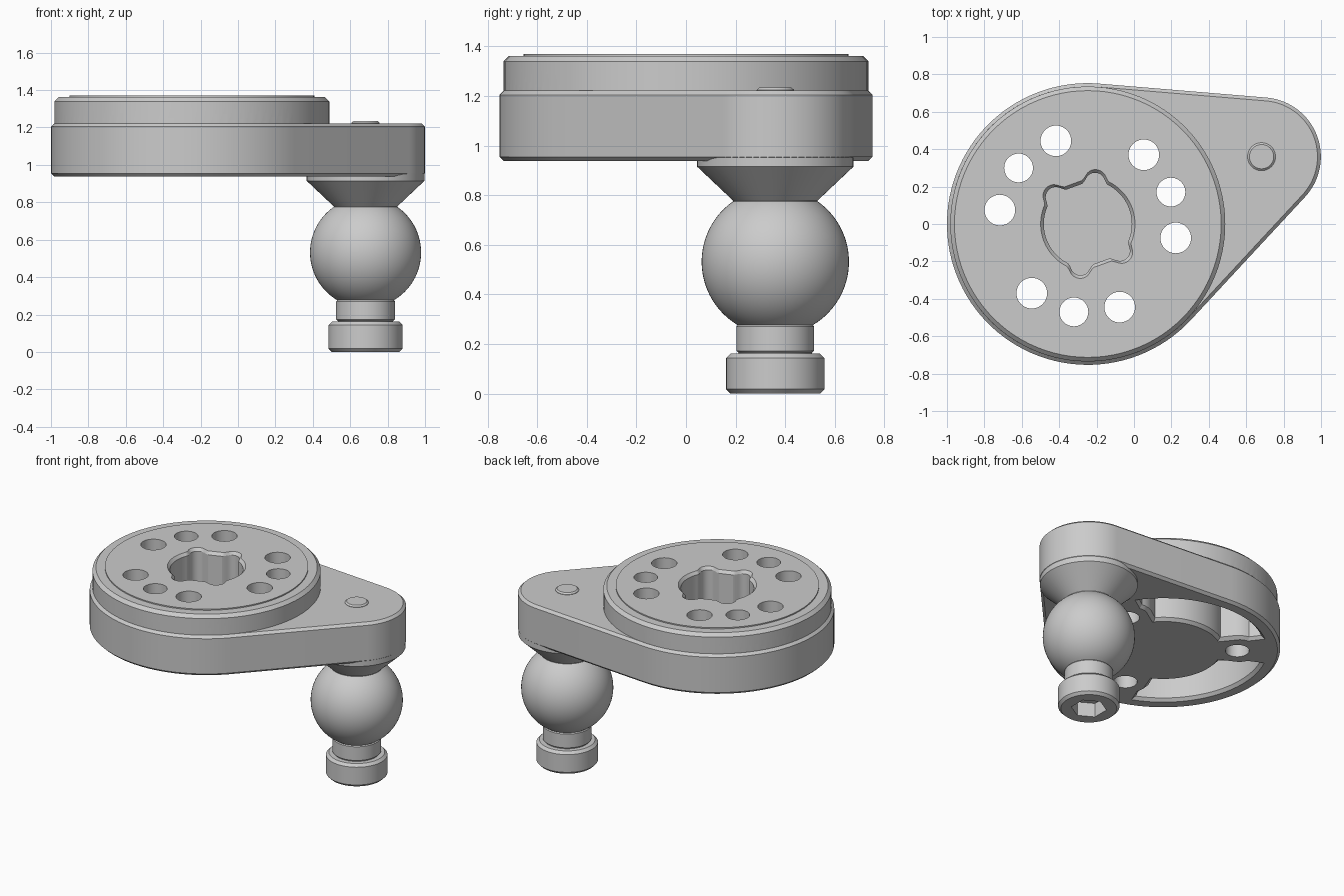
import bpy, bmesh
from math import sin, cos, tau, radians, degrees, atan2, acos, sqrt, hypot

if "Cube" in bpy.data.objects:
    bpy.data.objects.remove(bpy.data.objects["Cube"], do_unlink=True)

DISC, DISC_R = (-0.247, 0.0), 0.753      # large disc
STUD, ARM_R = (0.682, 0.36), 0.317       # ball stud axis and arm end
HOLE_RING = 0.476

grey = bpy.data.materials.new("satin grey")
grey.use_nodes = True
grey.diffuse_color = (0.6, 0.6, 0.6, 1)
grey.node_tree.nodes["Principled BSDF"].inputs["Base Color"].default_value = (0.6, 0.6, 0.6, 1)


def loft(name, rings):
    """Closed solid through a stack of (outline, height) rings."""
    bm = bmesh.new()
    loops = [[bm.verts.new((x, y, z)) for x, y in pts] for pts, z in rings]
    n = len(loops[0])
    for a, b in zip(loops, loops[1:]):
        for i in range(n):
            j = (i + 1) % n
            bm.faces.new((a[i], a[j], b[j], b[i]))
    bm.faces.new(loops[0][::-1])
    bm.faces.new(loops[-1])
    bmesh.ops.recalc_face_normals(bm, faces=bm.faces)
    mesh = bpy.data.meshes.new(name)
    bm.to_mesh(mesh)
    bm.free()
    mesh.materials.append(grey)
    ob = bpy.data.objects.new(name, mesh)
    bpy.context.collection.objects.link(ob)
    return ob


def lathe(name, centre, profile, n=64, turn=0.0):
    def circle(r):
        return [(centre[0] + r * cos(turn + tau * i / n), centre[1] + r * sin(turn + tau * i / n))
                for i in range(n)]
    return loft(name, [(circle(r), z) for r, z in profile])


def polar(deg, r):
    return DISC[0] + r * cos(radians(deg)), DISC[1] + r * sin(radians(deg))


def combine(ob, other, operation):
    """Apply a boolean and drop the helper."""
    bpy.context.view_layer.objects.active = ob
    mod = ob.modifiers.new("cut", "BOOLEAN")
    mod.operation = operation
    mod.solver = "EXACT"
    mod.object = other
    bpy.ops.object.modifier_apply(modifier=mod.name)
    bpy.data.objects.remove(other, do_unlink=True)


def lobe_reach(delta, c, rho):
    """Far crossing of a ray with a circle of radius rho at distance c, or 0."""
    s = rho ** 2 - (c * sin(radians(delta))) ** 2
    if s < 0 or abs(delta) > 90:
        return 0
    return c * cos(radians(delta)) + sqrt(s)


def angle_gap(a, b):
    return (a - b + 180) % 360 - 180


def smooth_ring(values, reach):
    """Moving average round a closed list."""
    n = len(values)
    return [sum(values[(i + k) % n] for k in range(-reach, reach + 1)) / (2 * reach + 1)
            for i in range(n)]


# Teardrop plate outline: two circles joined by tangents
def teardrop(inset):
    dx, dy = STUD[0] - DISC[0], STUD[1] - DISC[1]
    axis, spread = atan2(dy, dx), acos((DISC_R - ARM_R) / hypot(dx, dy))
    pts = []
    for centre, r, start, end, n in ((DISC, DISC_R, axis + spread, axis + tau - spread, 72),
                                     (STUD, ARM_R, axis - spread, axis + spread, 36)):
        for i in range(n + 1):
            t = start + (end - start) * i / n
            pts.append((centre[0] + (r - inset) * cos(t), centre[1] + (r - inset) * sin(t)))
    return pts


# Kidney pocket that curves round the through-hole bosses
def kidney(mid, grow):
    outer, inner, span, n = 0.65 + grow, 0.39 - grow, 45 + degrees(grow / 0.65), 60
    outside, inside = [], []
    for i in range(n + 1):
        a = -span + 2 * span * i / n
        outside.append(polar(mid + a, outer))
        boss = lobe_reach(60 - abs(a), HOLE_RING, 0.165 - grow)
        inside.append(polar(mid + a, max(inner, boss)))
    return outside + inside[::-1]


# Central socket: round with two flats and four softened lobes
def socket_radii():
    radii = []
    for i in range(240):
        a = i * 1.5
        r = 0.235
        for flat in (110, 290):
            d = angle_gap(a, flat)
            if abs(d) < 60:
                r = min(r, 0.212 / cos(radians(d)))
        for lobe in (80, 140, 260, 320):
            r = max(r, lobe_reach(angle_gap(a, lobe), 0.222, 0.056))
        radii.append(r)
    return smooth_ring(radii, 2)


def socket(grow):
    return [polar(i * 1.5, r + grow) for i, r in enumerate(socket_radii())]


# Plate with raised disc
body = loft("mounting_plate", [(teardrop(0.018), 0.938), (teardrop(0), 0.955),
                               (teardrop(0), 1.205), (teardrop(0.018), 1.222)])
combine(body, lathe("disc", DISC, [(0.735, 1.1), (0.735, 1.34), (0.713, 1.362),
                                   (0.655, 1.362), (0.655, 1.37)], 96), "UNION")

# Pockets under the plate
for mid in (81, 201, 321):
    combine(body, loft("pocket", [(kidney(mid, 0.02), 0.9), (kidney(mid, 0.02), 0.938),
                                  (kidney(mid, 0), 0.958), (kidney(mid, 0), 1.23)]), "DIFFERENCE")

# Three groups of three through holes
for mid in (21, 141, 261):
    for step in (-30, 0, 30):
        r = 0.077 if step == 0 else 0.082
        hole = lathe("hole", polar(mid + step, HOLE_RING), [(r, 0.8), (r, 1.5)], 40)
        combine(body, hole, "DIFFERENCE")

# Lobed socket in the top, with a chamfered rim
combine(body, loft("socket", [(socket(0), 1.05), (socket(0), 1.35),
                              (socket(0.018), 1.371), (socket(0.018), 1.4)]), "DIFFERENCE")

# Pin end on the arm
pin = lathe("pin_end", STUD, [(0.075, 1.2), (0.075, 1.225), (0.065, 1.234)], 40)

# Tapered boss, ball and neck
boss = lathe("tapered_boss", STUD, [(0.168, 0.76), (0.17, 0.778), (0.315, 0.915), (0.315, 0.965)])
ball_profile = []
for i in range(33):
    t = radians(-59 + 115 * i / 32)
    ball_profile.append((0.297 * cos(t), 0.532 + 0.297 * sin(t)))
ball = lathe("ball", STUD, ball_profile)
neck = lathe("neck", STUD, [(0.148, 0.15), (0.148, 0.165), (0.157, 0.173), (0.157, 0.27),
                            (0.147, 0.282), (0.147, 0.3)])

# Foot with hexagonal drive recess
foot = lathe("foot", STUD, [(0.18, 0), (0.198, 0.018), (0.198, 0.144), (0.18, 0.162)])
combine(foot, lathe("hex_recess", STUD, [(0.115, -0.1), (0.115, 0.1)], 6, radians(30)), "DIFFERENCE")

# Smooth curved faces, keep edges crisp
bpy.ops.object.select_all(action="DESELECT")
for ob in (body, pin, boss, ball, neck, foot):
    ob.select_set(True)
bpy.context.view_layer.objects.active = body
bpy.ops.object.shade_smooth_by_angle(angle=radians(25))
